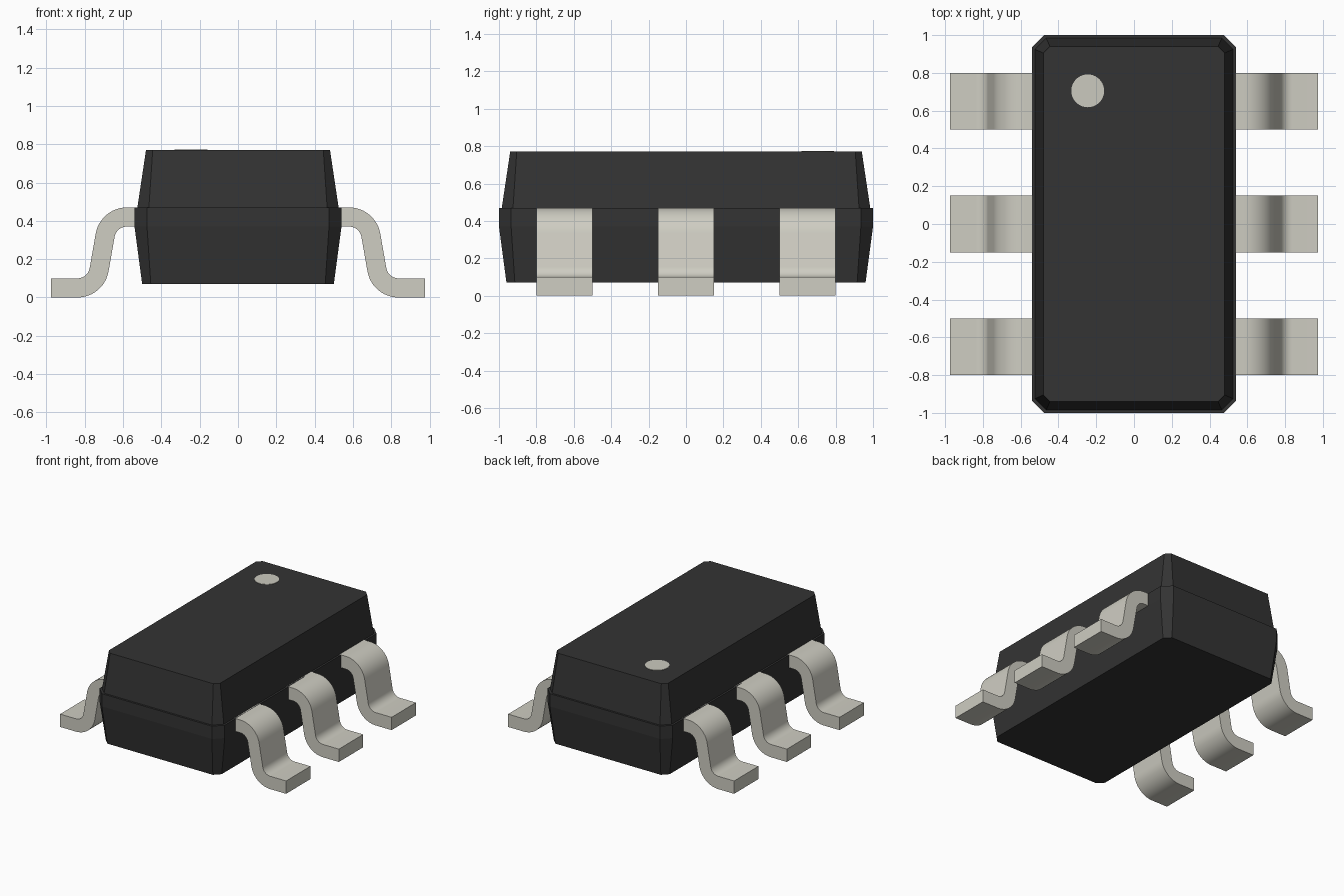
import bpy, bmesh, math
from mathutils import Vector

cube = bpy.data.objects.get("Cube")
if cube:
    bpy.data.objects.remove(cube)


def make_material(name, colour):
    mat = bpy.data.materials.new(name)
    mat.use_nodes = True
    mat.diffuse_color = (*colour, 1)
    bsdf = mat.node_tree.nodes["Principled BSDF"]
    bsdf.inputs["Base Color"].default_value = (*colour, 1)
    bsdf.inputs["Roughness"].default_value = 0.6
    return mat


def loft(name, rings, mat):
    """Skin a list of matching closed rings and cap both ends."""
    bm = bmesh.new()
    loops = [[bm.verts.new(p) for p in ring] for ring in rings]
    for a, b in zip(loops, loops[1:]):
        n = len(a)
        for i in range(n):
            j = (i + 1) % n
            bm.faces.new((a[i], a[j], b[j], b[i]))
    bm.faces.new(loops[0])
    bm.faces.new(loops[-1])
    bmesh.ops.recalc_face_normals(bm, faces=bm.faces)
    mesh = bpy.data.meshes.new(name)
    bm.to_mesh(mesh)
    bm.free()
    mesh.materials.append(mat)
    obj = bpy.data.objects.new(name, mesh)
    bpy.context.collection.objects.link(obj)
    return obj


def chamfered_ring(hx, hy, cut, z):
    ring = []
    for sx, sy in ((1, 1), (-1, 1), (-1, -1), (1, -1)):
        pair = [(sx * hx, sy * (hy - cut), z), (sx * (hx - cut), sy * hy, z)]
        ring += pair if sx * sy > 0 else pair[::-1]
    return ring


def arc(cx, cz, radius, start, end, steps=12):
    angles = [math.radians(start + (end - start) * i / steps) for i in range(steps + 1)]
    return [(cx + radius * math.cos(a), cz + radius * math.sin(a)) for a in angles]


black = make_material("black plastic", (0.033, 0.033, 0.033))
metal = make_material("tinned metal", (0.62, 0.61, 0.54))
pale = make_material("pale marking", (0.60, 0.59, 0.52))

# Moulded body: tapered lower half, straight band, small ledge, tapered top
loft("body", [
    chamfered_ring(0.50, 0.96, 0.045, 0.07),
    chamfered_ring(0.54, 1.00, 0.065, 0.37),
    chamfered_ring(0.54, 1.00, 0.065, 0.47),
    chamfered_ring(0.525, 0.985, 0.06, 0.47),
    chamfered_ring(0.48, 0.94, 0.035, 0.77),
], black)

# Orientation dot on the top face
dot = [(x, y) for x, y in arc(-0.245, 0.705, 0.087, 0, 360, 40)[:-1]]
loft("orientation_dot", [[(x, y, z) for x, y in dot] for z in (0.768, 0.773)], pale)

# Gull-wing leg profile: two opposed bends of the same strip
INNER, OUTER, LEAN = 0.065, 0.165, 10
upper, lower = (0.58, 0.305), (0.838, 0.165)
top_edge = ([(0.5, 0.47)] + arc(*upper, OUTER, 90, LEAN)
            + arc(*lower, INNER, 180 + LEAN, 270) + [(0.975, 0.1)])
under_edge = ([(0.5, 0.37)] + arc(*upper, INNER, 90, LEAN)
              + arc(*lower, OUTER, 180 + LEAN, 270) + [(0.975, 0)])

# Each leg is a strip of square sections, repeated on both sides
for side, side_name in ((1, "left"), (-1, "right")):
    for y, place in ((-0.65, "front"), (0, "middle"), (0.65, "back")):
        rings = []
        for t, u in zip(top_edge, under_edge):
            rings.append([Vector((side * p[0], y + w, p[1]))
                          for p, w in ((t, -0.15), (t, 0.15), (u, 0.15), (u, -0.15))])
        leg = loft(f"{side_name}_{place}_leg", rings, metal)
        bpy.ops.object.select_all(action='DESELECT')
        leg.select_set(True)
        bpy.context.view_layer.objects.active = leg
        bpy.ops.object.shade_smooth_by_angle(angle=math.radians(30))
